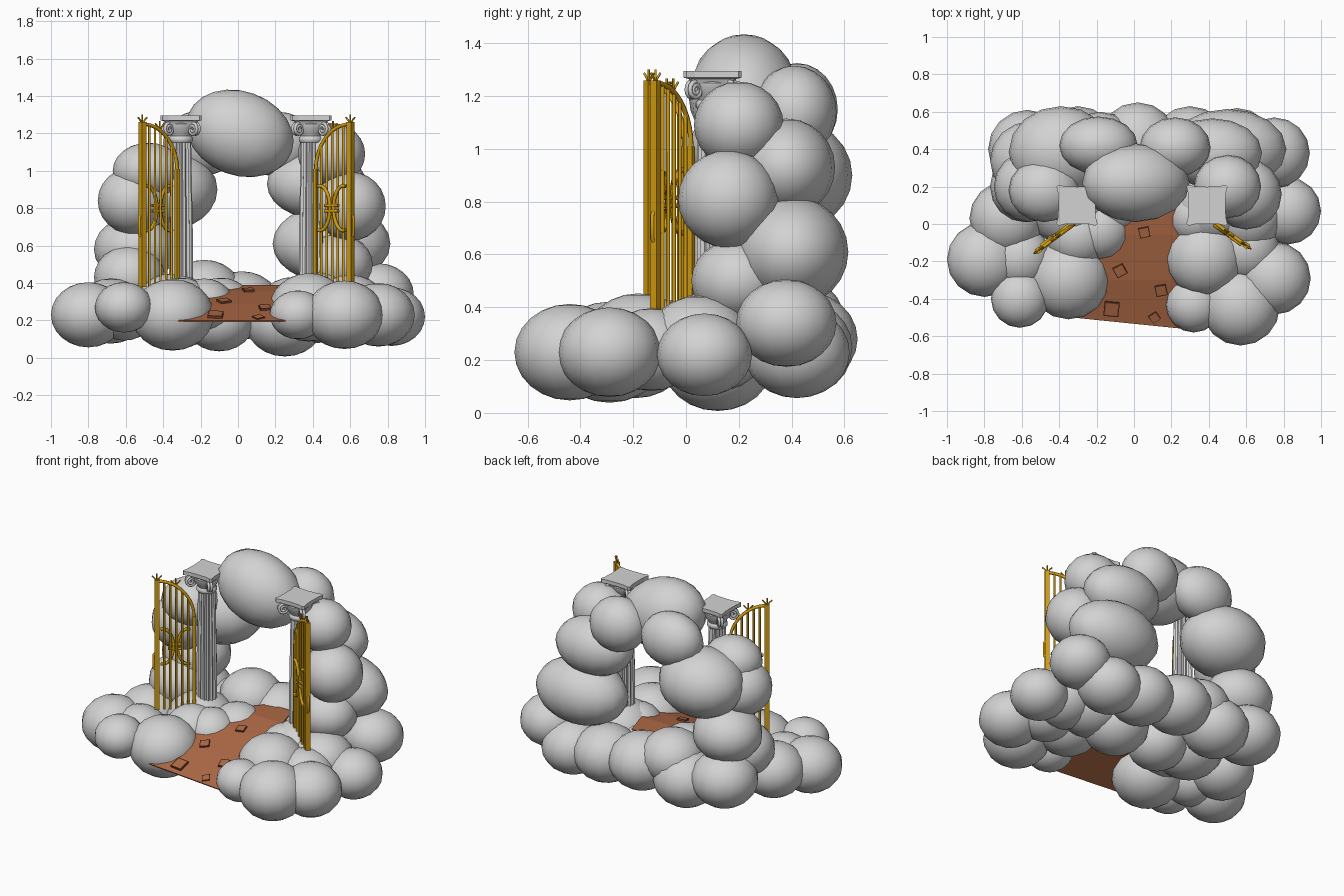
import bpy, bmesh, math
from mathutils import Matrix, Vector

cube = bpy.data.objects.get("Cube")
if cube:
    bpy.data.objects.remove(cube, do_unlink=True)


def material(name, rgb):
    m = bpy.data.materials.new(name)
    m.use_nodes = True
    m.diffuse_color = (*rgb, 1)
    m.node_tree.nodes["Principled BSDF"].inputs["Base Color"].default_value = (*rgb, 1)
    return m


WHITE = material("cloud_grey", (.65, .65, .65))
GOLD = material("gold", (.66, .34, .005))
EARTH = material("path_brown", (.42, .14, .06))
DARK = material("dark_brown", (.17, .055, .025))


def finish(name, bm, *mats, smooth=None):
    bmesh.ops.recalc_face_normals(bm, faces=bm.faces)
    mesh = bpy.data.meshes.new(name)
    bm.to_mesh(mesh)
    bm.free()
    ob = bpy.data.objects.new(name, mesh)
    bpy.context.collection.objects.link(ob)
    for m in mats:
        mesh.materials.append(m)
    if smooth:
        bpy.ops.object.select_all(action='DESELECT')
        ob.select_set(True)
        bpy.context.view_layer.objects.active = ob
        bpy.ops.object.shade_smooth_by_angle(angle=math.radians(smooth))
    return ob


def ellipsoid(name, centre, radii, tilt=0):
    bm = bmesh.new()
    bmesh.ops.create_uvsphere(bm, u_segments=16, v_segments=12, radius=1)
    bm.transform(Matrix.Translation(centre) @ Matrix.Rotation(tilt, 4, 'Y')
                 @ Matrix.Diagonal((*radii, 1)))
    return finish(name, bm, WHITE, smooth=60)


def stack(name, rings, mat, smooth=None):
    """Skin a list of closed rings of equal point count and cap both ends."""
    bm = bmesh.new()
    loops = [[bm.verts.new(p) for p in ring] for ring in rings]
    n = len(loops[0])
    for a, b in zip(loops, loops[1:]):
        for i in range(n):
            j = (i + 1) % n
            bm.faces.new((a[i], a[j], b[j], b[i]))
    bm.faces.new(loops[0])
    bm.faces.new(loops[-1])
    return finish(name, bm, mat, smooth=smooth)


def ring(x, y, z, r, n=24, flute=0):
    return [(x + (r - flute * (i % 2)) * math.cos(math.tau * i / n),
             y + (r - flute * (i % 2)) * math.sin(math.tau * i / n), z) for i in range(n)]


def wires(name, paths, depth, mat):
    cu = bpy.data.curves.new(name, 'CURVE')
    cu.dimensions = '3D'
    cu.bevel_depth = depth
    cu.bevel_resolution = 1
    cu.use_fill_caps = True
    for path in paths:
        sp = cu.splines.new('POLY')
        sp.points.add(len(path) - 1)
        for p, co in zip(sp.points, path):
            p.co = (*co, 1)
    cu.materials.append(mat)
    ob = bpy.data.objects.new(name, cu)
    bpy.context.collection.objects.link(ob)
    return ob


# Cloud bank: x, y, z, radius, slightly flattened
front_bank = [
    (-.8, -.19, .23, .2), (-.61, -.4, .27, .155), (-.35, -.29, .23, .22),
    (-.61, -.18, .24, .17), (-.68, .03, .25, .2), (-.18, -.03, .285, .16),
    (-.3, -.06, .28, .17), (.57, -.44, .23, .21), (.32, -.43, .23, .15), (.38, -.18, .27, .21),
    (.6, -.13, .24, .18), (.75, -.29, .23, .195), (.82, .07, .22, .18), (.6, .05, .27, .2),
]
back_bank = [
    (-.35, .1, .26, .22), (.42, .1, .27, .22), (.25, .12, .19, .21), (-.1, .1, .2, .19),
    (-.09, .12, .28, .17), (.33, .04, .3, .15),
    (-.18, .4, .35, .2), (-.57, .4, .3, .21), (-.3, .42, .24, .21), (.02, .44, .28, .21),
    (.3, .42, .25, .21), (.55, .42, .23, .2), (.75, .38, .34, .19),
]
for label, bank in (("front_cloud", front_bank), ("back_cloud", back_bank)):
    for x, y, z, r in bank:
        ellipsoid(label, (x, y, z), (r, r, r * .87))

# Cloud arch: centre, then radii
arch = [
    (.6, .16, .81, .19, .19, .185), (.5, .4, .61, .315, .215, .21), (.5, .2, 1.09, .18, .17, .165),
    (.42, .38, .93, .265, .185, .185), (.22, .41, 1.14, .19, .16, .175),
    (.53, .2, .5, .19, .18, .16), (-.56, .2, .84, .19, .19, .18), (-.55, .34, .58, .22, .21, .18),
    (-.58, .2, .43, .19, .19, .17), (-.39, .385, .9, .28, .245, .22), (-.48, .18, 1.0, .19, .17, .15),
    (-.19, .42, 1.15, .21, .155, .175),
]
for *centre, a, b, c in arch:
    ellipsoid("arch_cloud", centre, (a, b, c))
ellipsoid("arch_top_cloud", (.01, .22, 1.2), (.295, .21, .225), tilt=.35)

# Sloping path: y, z, left x, right x
bm = bmesh.new()
rows = [(-.53, .2, -.33, .26), (-.3, .285, -.28, .3), (-.06, .355, -.25, .28),
        (.12, .39, -.12, .25), (.3, .39, .02, .2)]
verts = []
for k, (y, z, a, b) in enumerate(rows):
    skew = .03 if k == 0 else 0
    verts.append((bm.verts.new((a, y + skew, z)), bm.verts.new((b, y - skew, z))))
for (a, b), (c, d) in zip(verts, verts[1:]):
    bm.faces.new((a, b, d, c))
path = finish("path", bm, EARTH)
thick = path.modifiers.new("thickness", 'SOLIDIFY')
thick.thickness = .008


def path_height(y):
    for (y0, z0, *_), (y1, z1, *_) in zip(rows, rows[1:]):
        if y <= y1:
            return z0 + (z1 - z0) * (y - y0) / (y1 - y0)
    return rows[-1][1]


# Paving stones: dark rims round path-coloured tops
for x, y, size, turn in ((-.075, -.25, .06, .5), (.055, -.045, .055, .2), (-.12, -.455, .08, -.1),
                         (.145, -.355, .06, .2), (.11, -.5, .05, .6)):
    bm = bmesh.new()
    bmesh.ops.create_cube(bm, size=1)
    top = max(bm.faces, key=lambda f: f.calc_center_median().z)
    for f in bm.faces:
        f.material_index = 1
    bmesh.ops.inset_region(bm, faces=[top], thickness=.13)
    top.material_index = 0
    slope = math.atan2(path_height(y + .03) - path_height(y - .03), .06)
    bm.transform(Matrix.Translation((x, y, path_height(y) + .004)) @ Matrix.Rotation(slope, 4, 'X')
                 @ Matrix.Rotation(turn, 4, 'Z') @ Matrix.Diagonal((size, size, .014, 1)))
    finish("paving_stone", bm, EARTH, DARK)


# Fluted columns with scrolled capitals
def abacus_ring(x, y, z, half):
    pts = []
    for q in range(4):
        rot = Matrix.Rotation(q * math.pi / 2, 3, 'Z')
        for u, v in ((1, -.9), (.92, -.6), (.9, 0), (.92, .6), (1, .9), (.9, 1)):
            p = rot @ Vector((u * half, v * half, 0))
            pts.append((x + p.x, y + p.y, z))
    return pts


def column(side, x, y):
    stack(side + "_column_shaft",
          [ring(x, y, z, r, 32, .009) for z, r in ((.3, .066), (.7, .063), (1.18, .054))], WHITE)
    stack(side + "_column_neck",
          [ring(x, y, z, r) for z, r in ((1.15, .056), (1.16, .064), (1.175, .064), (1.185, .056),
                                         (1.2, .062), (1.225, .08), (1.25, .084), (1.26, .07))],
          WHITE, smooth=40)
    stack(side + "_column_abacus",
          [abacus_ring(x, y, z, h) for z, h in ((1.245, .08), (1.265, .09), (1.27, .11), (1.295, .11))],
          WHITE)
    scrolls = []
    for q in range(4):
        a = math.pi / 4 + q * math.pi / 2
        out = Vector((math.cos(a), math.sin(a), 0))
        for off in (-.009, .009):
            across = Vector((-out.y, out.x, 0)) * off
            scroll = []
            for i in range(26):
                t = i * .5
                r = .034 * (1 - i / 30)
                scroll.append(Vector((x, y, 1.222)) + across
                              + out * (.098 + r * math.sin(t)) + Vector((0, 0, r * math.cos(t))))
            scrolls.append(scroll)
    wires(side + "_column_scrolls", scrolls, .009, WHITE)


column("right", -.305, .1)
column("left", .39, .1)

# Open gates, built along local x from hinge to free edge
L = .23
BASE = .38


def crown(t):
    return 1.0 + .25 * math.sqrt(max(0, 1 - (1 - t) ** 2))


def gate(side, hinge, free):
    d = Vector(free) - Vector(hinge)
    parts = []
    bars = [[(L * t, 0, BASE), (L * t, 0, crown(t))] for t in (.16, .32, .48, .64, .8)]
    parts.append(wires(side + "_gate_bars", bars, .007, GOLD))
    rim = [(L * (i / 14) ** 1.5, 0, crown((i / 14) ** 1.5)) for i in range(15)]
    parts.append(wires(side + "_gate_rim", [rim], .01, GOLD))

    # Back-to-back curved ornament with two clasps
    mid = L * .5
    bows = []
    for s in (-1, 1):
        bows.append([(mid + s * (.012 + .065 * (1 - math.cos(a))), -.012, .8 + .12 * math.sin(a))
                     for a in [k * math.pi / 14 for k in range(-8, 9)]])
    bows += [[(mid - .045, -.012, z), (mid + .045, -.012, z)] for z in (.785, .815)]
    parts.append(wires(side + "_gate_ornament", bows, .01, GOLD))

    # Leaf finials and the pull handle
    leaves = []
    for t in (.5, 1):
        u, z = L * t, crown(t)
        leaves.append([(u, 0, z), (u, 0, z + .05)])
        for s in (-1, 1):
            leaves.append([(u, 0, z), (u + s * .014, 0, z + .02), (u + s * .03, 0, z + .036)])
    parts.append(wires(side + "_gate_finials", leaves, .0045, GOLD))
    pull = [(L, 0, .64), (L + .02, 0, .66), (L + .02, 0, .75), (L, 0, .77)]
    parts.append(wires(side + "_gate_handle", [pull], .008, GOLD))

    # Square posts
    for label, u, w, top in (("hinge", 0, .02, 1.01), ("free", L, .03, 1.26)):
        bm = bmesh.new()
        bmesh.ops.create_cube(bm, size=1)
        bm.transform(Matrix.Translation((u, 0, (top + BASE) / 2))
                     @ Matrix.Diagonal((w, w, top - BASE, 1)))
        parts.append(finish(side + "_gate_" + label + "_post", bm, GOLD))
    for ob in parts:
        ob.location = (*hinge, 0)
        ob.rotation_euler.z = math.atan2(d.y, d.x)


gate("right", (-.325, -.005), (-.51, -.14))
gate("left", (.415, .02), (.6, -.115))
